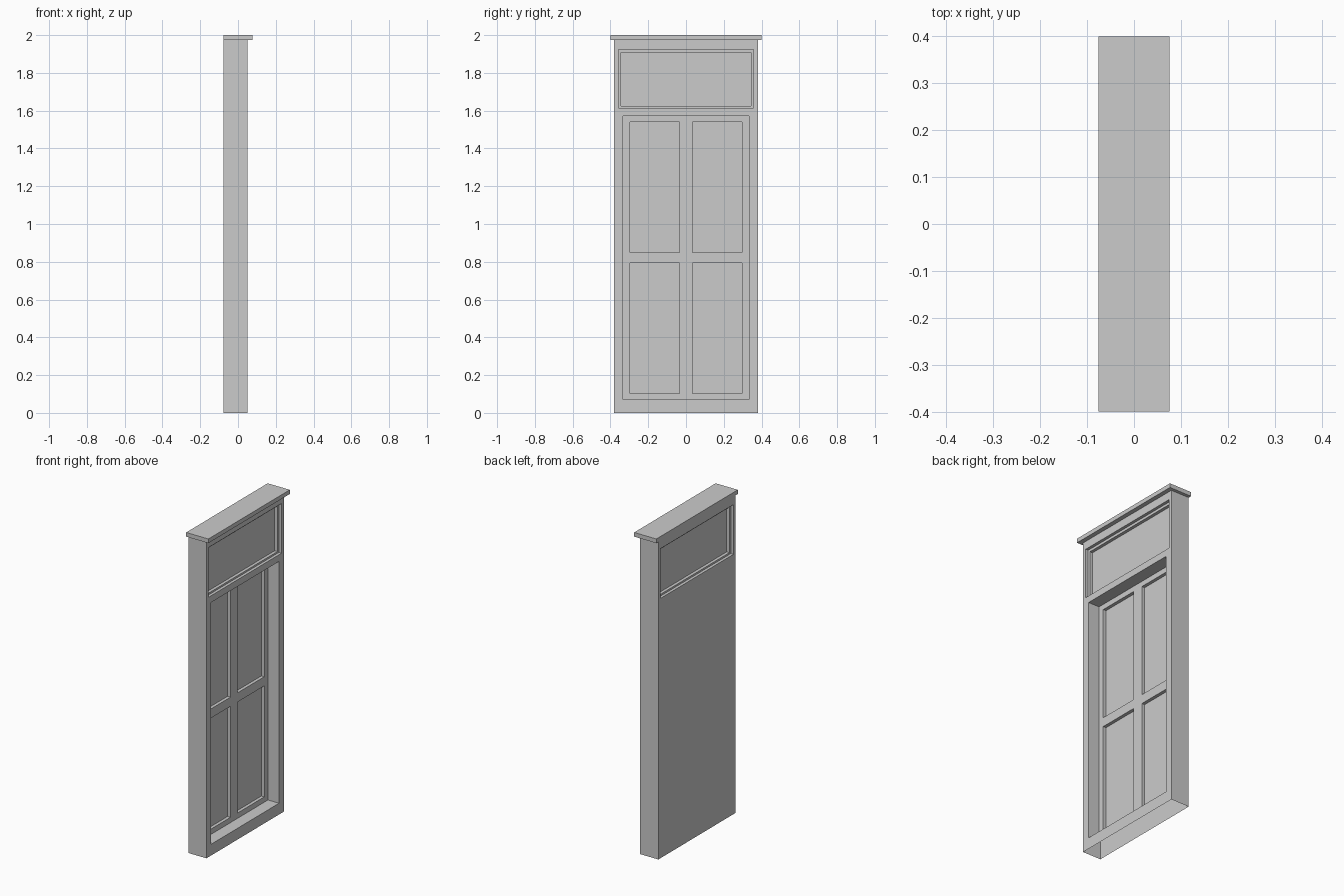
import bpy, bmesh
from mathutils import Matrix, Vector

if "Cube" in bpy.data.objects:
    bpy.data.objects.remove(bpy.data.objects["Cube"])

BACK, FRONT, TOP = -0.076, 0.049, 1.974


def box(name, x, y, z):
    """Box object spanning the given (low, high) ranges."""
    lo, hi = Vector((x[0], y[0], z[0])), Vector((x[1], y[1], z[1]))
    bm = bmesh.new()
    mat = Matrix.Translation((lo + hi) / 2) @ Matrix.Diagonal((*(hi - lo), 1))
    bmesh.ops.create_cube(bm, size=1, matrix=mat)
    me = bpy.data.meshes.new(name)
    bm.to_mesh(me)
    bm.free()
    ob = bpy.data.objects.new(name, me)
    bpy.context.collection.objects.link(ob)
    return ob


def recess(target, x, y, z):
    """Sink a rectangular recess into the target."""
    cutter = box("recess_cutter", x, y, z)
    cutter.hide_render = True
    mod = target.modifiers.new("recess", 'BOOLEAN')
    mod.operation, mod.solver, mod.object = 'DIFFERENCE', 'EXACT', cutter
    bpy.context.view_layer.objects.active = target
    bpy.ops.object.modifier_apply(modifier=mod.name)
    bpy.data.objects.remove(cutter)


# Door surround with the deep door opening
door = box("door_and_surround", (BACK, FRONT), (-0.38, 0.38), (0, TOP))
recess(door, (-0.027, 0.2), (-0.333, 0.333), (0.07, 1.573))

# Four sunken door panels
for y in ((-0.297, -0.035), (0.035, 0.297)):
    for z in ((0.103, 0.793), (0.85, 1.54)):
        recess(door, (-0.047, 0.2), y, z)

# Stepped transom window, sunk from both front and back
for w, z, d in ((0.358, (1.615, 1.924), 0.018), (0.343, (1.626, 1.908), 0.037)):
    recess(door, (FRONT - d, 0.2), (-w, w), z)
    recess(door, (-0.2, BACK + d), (-w, w), z)

# The surround is a shell, open below and closed above by the cornice
bm = bmesh.new()
bm.from_mesh(door.data)
ends = [f for f in bm.faces if abs(f.normal.z) > 0.9
        and min(abs(f.calc_center_median().z - h) for h in (0, TOP)) < 0.005]
bmesh.ops.delete(bm, geom=ends, context='FACES_ONLY')
bm.to_mesh(door.data)
bm.free()

# Overhanging cornice, flush with the back
box("cornice", (BACK, 0.076), (-0.4, 0.4), (TOP, 2.0))
